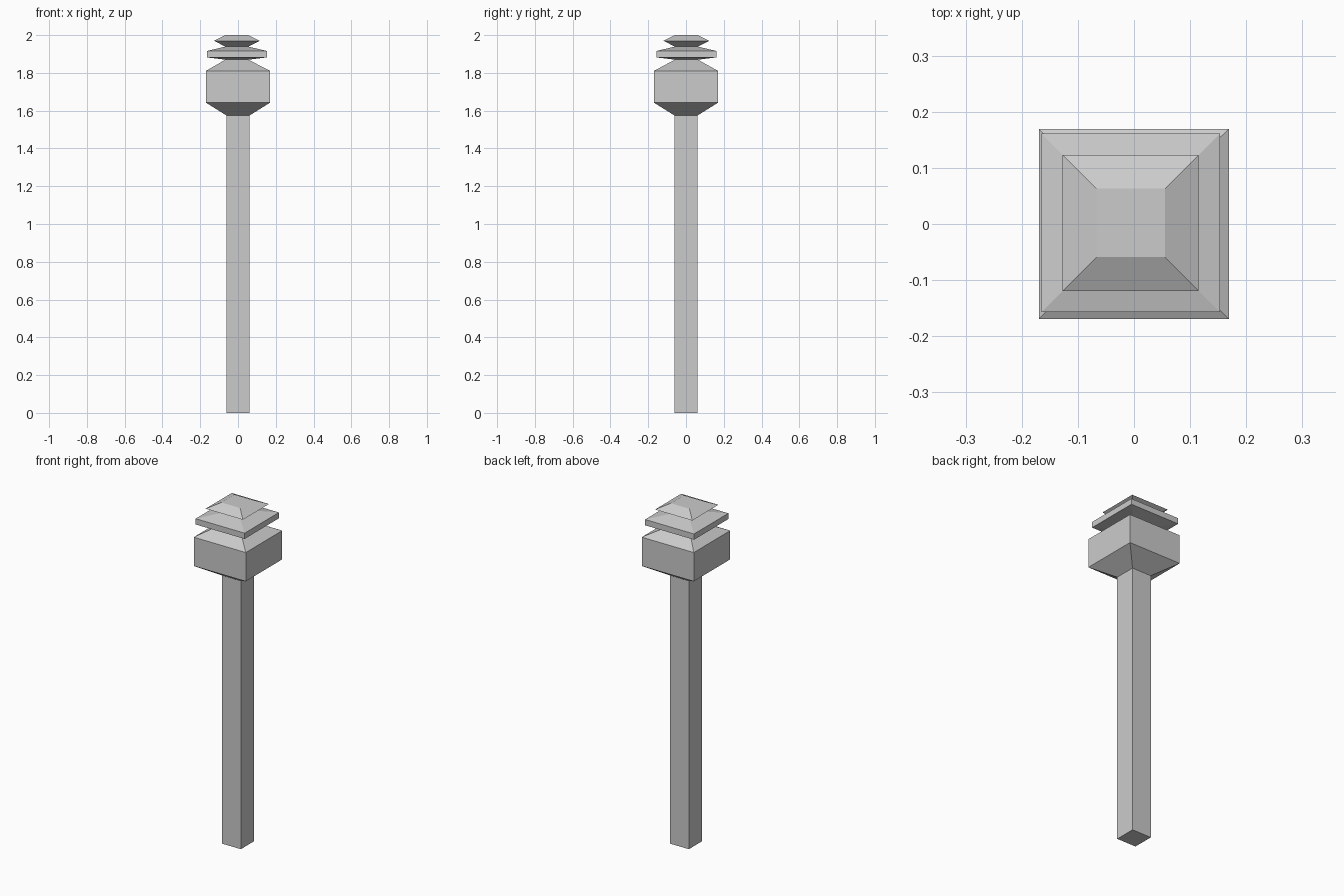
import bpy, bmesh

if "Cube" in bpy.data.objects:
    bpy.data.objects.remove(bpy.data.objects["Cube"])


def square_loft(name, rings, cap_bottom=False, cap_top=False):
    """Loft square rings given as (half width, z, x centre, y centre)."""
    bm = bmesh.new()
    loops = []
    for h, z, cx, cy in rings:
        loops.append([bm.verts.new((cx + sx * h, cy + sy * h, z))
                      for sx, sy in ((-1, -1), (1, -1), (1, 1), (-1, 1))])
    for a, b in zip(loops, loops[1:]):
        for i in range(4):
            j = (i + 1) % 4
            bm.faces.new((a[i], a[j], b[j], b[i]))
    if cap_bottom:
        bm.faces.new(loops[0][::-1])
    if cap_top:
        bm.faces.new(loops[-1])
    mesh = bpy.data.meshes.new(name)
    bm.to_mesh(mesh)
    bm.free()
    obj = bpy.data.objects.new(name, mesh)
    bpy.context.collection.objects.link(obj)
    return obj


# the upper tiers sit very slightly off the post axis
OFF = (-0.006, 0.002)
joint_low = (0.062, 1.575, 0, 0)
joint_mid = (0.061, 1.87, *OFF)
joint_top = (0.061, 1.939, *OFF)

# square post
square_loft("post", [(0.062, 0, 0, 0), joint_low], cap_bottom=True)

# large block with sloped underside and shoulders
square_loft("head_block", [joint_low, (0.169, 1.642, 0, 0),
                           (0.169, 1.811, 0, 0), joint_mid])

# thin collar plate
square_loft("collar", [joint_mid, (0.159, 1.882, *OFF),
                       (0.159, 1.916, *OFF), joint_top])

# bevelled cap
square_loft("cap", [joint_top, (0.121, 1.97, *OFF),
                    (0.061, 2.0, *OFF)], cap_top=True)
